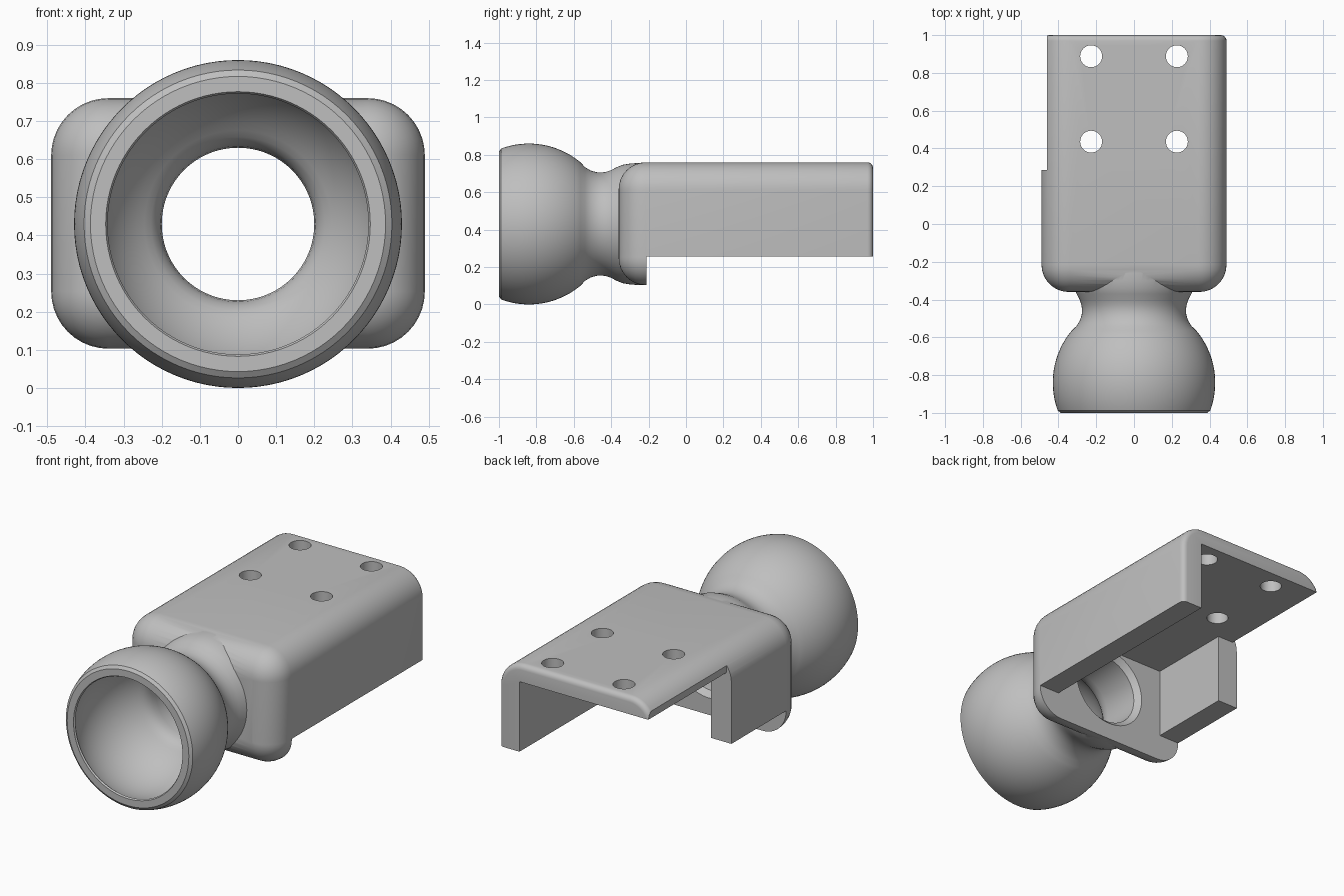
import bpy, bmesh
from math import sin, cos, pi, sqrt, radians

cube = bpy.data.objects.get("Cube")
if cube:
    bpy.data.objects.remove(cube, do_unlink=True)

grey = bpy.data.materials.new("matte_grey")
grey.use_nodes = True
grey.diffuse_color = (0.52, 0.52, 0.52, 1)
grey.node_tree.nodes["Principled BSDF"].inputs["Base Color"].default_value = (0.52, 0.52, 0.52, 1)

AXIS_Z = 0.43            # height of the socket axis
BALL_Y = -0.84           # centre of the ball
FRONT, WALL = -0.36, -0.21   # front face and back of the front wall


def loft(name, rings):
    """Solid skinned through equal-length rings, capped at both ends."""
    bm = bmesh.new()
    loops = [[bm.verts.new(p) for p in ring] for ring in rings]
    n = len(loops[0])
    for a, b in zip(loops, loops[1:]):
        for i in range(n):
            j = (i + 1) % n
            bm.faces.new((a[i], a[j], b[j], b[i]))
    bm.faces.new(loops[0])
    bm.faces.new(loops[-1])
    bmesh.ops.recalc_face_normals(bm, faces=bm.faces)
    mesh = bpy.data.meshes.new(name)
    bm.to_mesh(mesh)
    bm.free()
    obj = bpy.data.objects.new(name, mesh)
    bpy.context.collection.objects.link(obj)
    mesh.materials.append(grey)
    return obj


def lathe(name, profile, n=96):
    """Revolve (y, radius) points about the socket axis."""
    return loft(name, [[(r * cos(2 * pi * i / n), y, AXIS_Z + r * sin(2 * pi * i / n))
                        for i in range(n)] for y, r in profile])


def rounded_rect(y, inset, half_x=0.49, z0=0.103, z1=0.76, radius=0.15, n=10):
    """Rounded rectangle section at y, shrunk by inset."""
    r = radius - inset
    cx, cz, hz = half_x - radius, (z0 + z1) / 2, (z1 - z0) / 2 - radius
    ring = []
    for k, (sx, sz) in enumerate(((1, 1), (-1, 1), (-1, -1), (1, -1))):
        for i in range(n + 1):
            a = (k + i / n) * pi / 2
            ring.append((sx * cx + r * cos(a), y, cz + sz * hz + r * sin(a)))
    return ring


def box(name, x0, x1, y0, y1, z0, z1):
    return loft(name, [[(x0, y, z0), (x1, y, z0), (x1, y, z1), (x0, y, z1)] for y in (y0, y1)])


def combine(target, tool, operation):
    mod = target.modifiers.new(operation.lower(), 'BOOLEAN')
    mod.operation, mod.solver, mod.object = operation, 'EXACT', tool
    bpy.context.view_layer.objects.active = target
    bpy.ops.object.modifier_apply(modifier=mod.name)
    bpy.data.objects.remove(tool, do_unlink=True)


def sphere_points(radius, y0, y1, n):
    ys = [y0 + (y1 - y0) * i / n for i in range(n + 1)]
    return [(y, sqrt(radius ** 2 - (y - BALL_Y) ** 2)) for y in ys]


# Mount body: rounded block with a soft front and a small back edge radius
sections = []
for i in range(9):
    a = i / 8 * pi / 2
    sections.append(rounded_rect(FRONT + 0.145 * (1 - cos(a)), 0.145 * (1 - sin(a))))
for i in range(5):
    a = i / 4 * pi / 2
    sections.append(rounded_rect(0.97 + 0.03 * sin(a), 0.03 * (1 - cos(a))))
mount = loft("socket_mount", sections)

# Ball shell and flared neck
neck = [(-0.54, 0.304), (-0.51, 0.286), (-0.48, 0.277), (-0.455, 0.275), (-0.43, 0.278),
        (-0.40, 0.288), (-0.37, 0.304), (-0.34, 0.316), (-0.30, 0.323), (-0.26, 0.326), (-0.23, 0.326)]
ball = lathe("ball", [(-1, 0.387)] + sphere_points(0.43, -0.988, -0.565, 22) + neck)
combine(mount, ball, 'UNION')

# Open channel under the top plate, with a short, trimmed right side
PLATE = 0.66
for dims in ((-0.36, 0.36, WALL, 1.2, -0.2, PLATE),
             (-0.7, 0.7, WALL, 1.2, -0.2, 0.257),
             (-0.7, 0.1, 0.287, 1.2, -0.2, PLATE),
             (-0.7, -0.46, 0.287, 1.2, 0.5, 0.9)):
    combine(mount, box("channel_cutter", *dims), 'DIFFERENCE')

# Socket hollow, easing into the bore through the front wall
hollow = [(-1.05, 0.347), (-0.998, 0.347), (-0.99, 0.342)] + sphere_points(0.38, -0.98, -0.55, 24)
bore = hollow + [(-0.535, 0.228), (-0.515, 0.213), (-0.49, 0.204), (-0.46, 0.2),
                 (-0.24, 0.2), (WALL, 0.23), (-0.15, 0.23)]
combine(mount, lathe("bore_cutter", bore), 'DIFFERENCE')

# Four screw holes in the top plate
for x in (-0.227, 0.227):
    for y in (0.436, 0.888):
        hole = loft("hole_cutter", [[(x + 0.058 * cos(2 * pi * i / 32), y + 0.058 * sin(2 * pi * i / 32), z)
                                     for i in range(32)] for z in (0.6, 0.9)])
        combine(mount, hole, 'DIFFERENCE')

# Smooth curves, crisp machined edges
bpy.ops.object.select_all(action='DESELECT')
mount.select_set(True)
bpy.context.view_layer.objects.active = mount
bpy.ops.object.shade_smooth_by_angle(angle=radians(28))
